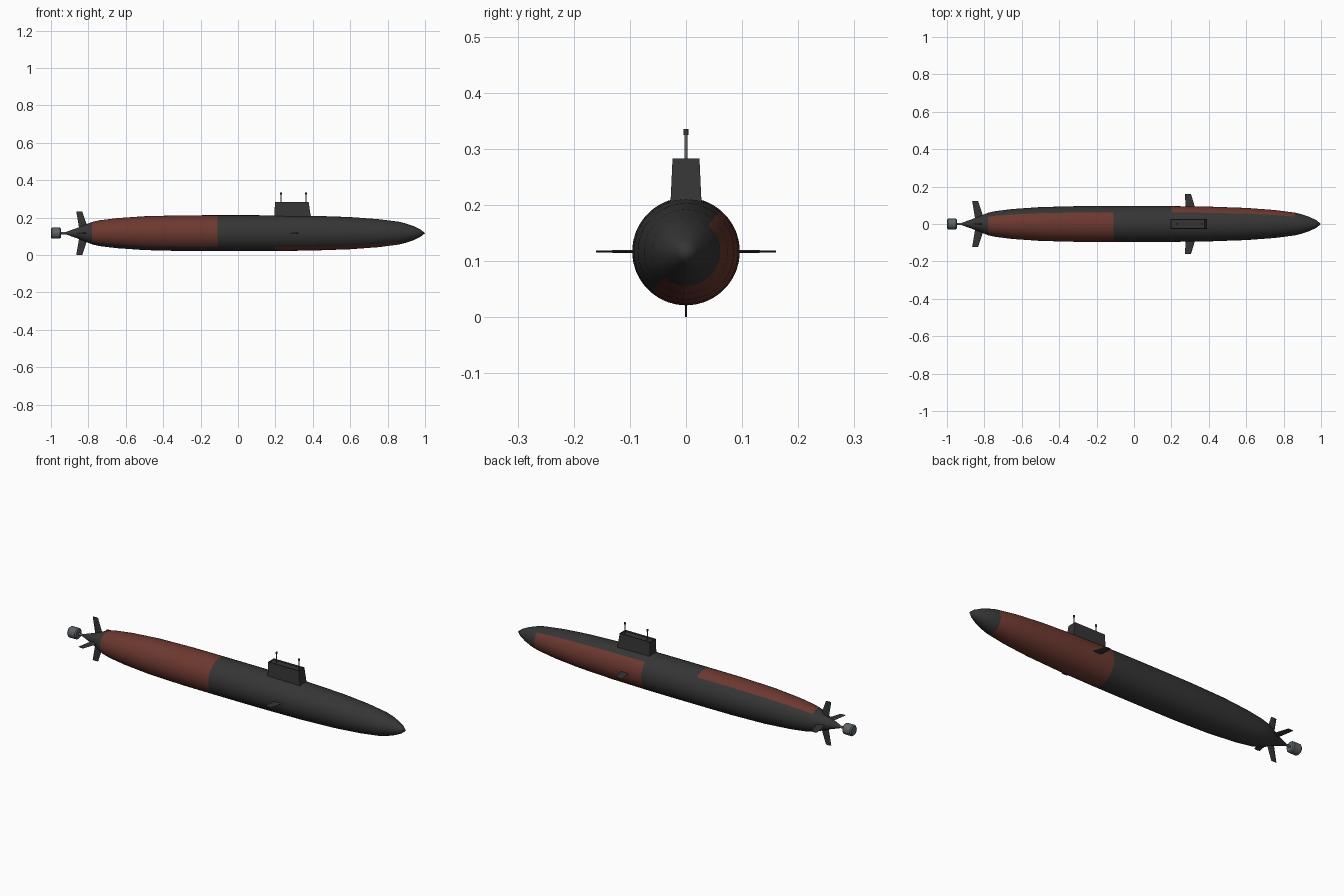
import bpy, bmesh, math
from mathutils import Vector

if "Cube" in bpy.data.objects:
    bpy.data.objects.remove(bpy.data.objects["Cube"])

ZC = 0.117      # height of the hull axis
SEG = 36


def material(name, rgb):
    m = bpy.data.materials.new(name)
    m.diffuse_color = (*rgb, 1)
    m.use_nodes = True
    m.node_tree.nodes["Principled BSDF"].inputs["Base Color"].default_value = m.diffuse_color
    return m


dark = material("dark_grey", (0.036, 0.036, 0.036))
red = material("oxide_red", (0.15, 0.04, 0.029))
steel = material("steel_grey", (0.11, 0.125, 0.135))


def finish(bm, name, mats, smooth=None):
    bmesh.ops.recalc_face_normals(bm, faces=bm.faces)
    me = bpy.data.meshes.new(name)
    bm.to_mesh(me)
    bm.free()
    for m in mats:
        me.materials.append(m)
    ob = bpy.data.objects.new(name, me)
    bpy.context.collection.objects.link(ob)
    if smooth:
        bpy.ops.object.select_all(action='DESELECT')
        ob.select_set(True)
        bpy.context.view_layer.objects.active = ob
        bpy.ops.object.shade_smooth_by_angle(angle=math.radians(smooth))
    return ob


def lathe(profile, seg):
    """Surface of revolution about the hull axis from (x, radius) pairs."""
    bm = bmesh.new()
    rings = []
    for x, r in profile:
        if r == 0:
            rings.append([bm.verts.new((x, 0, ZC))] * seg)
        else:
            rings.append([bm.verts.new((x, r * math.cos(2 * math.pi * i / seg),
                                        ZC + r * math.sin(2 * math.pi * i / seg)))
                          for i in range(seg)])
    for a, b in zip(rings, rings[1:]):
        for i in range(seg):
            j = (i + 1) % seg
            bm.faces.new(list(dict.fromkeys((a[i], a[j], b[j], b[i]))))
    return bm


def loft(bottom, top):
    """Closed solid between two matching loops of points."""
    bm = bmesh.new()
    a = [bm.verts.new(p) for p in bottom]
    b = [bm.verts.new(p) for p in top]
    n = len(a)
    for i in range(n):
        bm.faces.new((a[i], a[(i + 1) % n], b[(i + 1) % n], b[i]))
    bm.faces.new(a)
    return bm, bm.faces.new(b)


# Hull, with two red half-shell patches on opposite sides
hull_profile = [(1.0, 0), (0.975, 0.02), (0.94, 0.037), (0.90, 0.051), (0.86, 0.061),
                (0.75, 0.075), (0.6, 0.086), (0.4, 0.093), (0.2, 0.0955), (0.05, 0.096),
                (-0.11, 0.096), (-0.3, 0.0955), (-0.5, 0.0905), (-0.65, 0.080),
                (-0.74, 0.069), (-0.78, 0.060), (-0.82, 0.044), (-0.87, 0.024),
                (-0.925, 0.005), (-0.925, 0)]
bm = lathe(hull_profile, SEG)
side = Vector((0, -math.sin(math.radians(50)), math.cos(math.radians(50))))
for f in bm.faces:
    c = f.calc_center_median()
    d = (c - Vector((c.x, 0, ZC))).dot(side)
    if (-0.78 < c.x < -0.11 and d > 0) or (0.2 < c.x < 0.86 and d < 0):
        f.material_index = 1
finish(bm, "hull", [dark, red], 40)

# Propulsor drum and shaft
finish(lathe([(-1, 0), (-1, 0.024), (-0.994, 0.029), (-0.953, 0.029), (-0.947, 0.024),
              (-0.947, 0)], 16), "propulsor", [steel], 35)
finish(lathe([(-0.95, 0), (-0.95, 0.006), (-0.9, 0.006), (-0.9, 0)], 12),
       "propeller_shaft", [steel], 35)


# Sail with a shallow recessed top
def rect(x0, x1, w, z):
    return [(x0, -w, z), (x1, -w, z), (x1, w, z), (x0, w, z)]


bm, roof = loft(rect(0.195, 0.392, 0.0285, 0.185), rect(0.197, 0.378, 0.024, 0.283))
bmesh.ops.inset_individual(bm, faces=[roof], thickness=0.004, depth=0)
bmesh.ops.translate(bm, verts=roof.verts, vec=(0, 0, -0.008))
finish(bm, "sail", [dark])


# Masts with sensor heads
def rod(name, x, z0, z1, r, mat):
    ring = [(r * math.cos(i * math.pi / 4), r * math.sin(i * math.pi / 4)) for i in range(8)]
    bm, _ = loft([(x + a, b, z0) for a, b in ring], [(x + a, b, z1) for a, b in ring])
    finish(bm, name, [mat], 50)


for i, x in enumerate((0.23, 0.364)):
    rod(f"mast_{i}", x, 0.26, 0.327, 0.0026, steel)
    rod(f"mast_head_{i}", x, 0.325, 0.335, 0.0048, dark)


# Fins: tapered diamond-edged blades pointing outwards at an angle round the hull
def fin(name, angle, r0, r1, root, tip, thick):
    u = Vector((0, math.cos(angle), math.sin(angle)))
    n = Vector((0, -math.sin(angle), math.cos(angle)))

    def section(r, x0, x1, t):
        base = Vector((0, 0, ZC)) + u * r
        return [base + Vector((x0 + (x1 - x0) * k, 0, 0)) + n * t * s
                for k, s in ((0, 0), (0.3, -0.5), (0.8, -0.5), (1, 0), (0.8, 0.5), (0.3, 0.5))]
    bm, _ = loft(section(r0, *root, thick), section(r1, *tip, thick * 0.6))
    finish(bm, name, [dark])


for i in range(4):
    r1 = 0.117 if i % 2 else 0.122
    fin(f"tail_fin_{i}", i * math.pi / 2, 0.02, r1, (-0.848, -0.80), (-0.865, -0.833), 0.006)
for i in range(2):
    fin(f"diving_plane_{i}", i * math.pi, 0.08, 0.16, (0.277, 0.329), (0.272, 0.305), 0.006)
